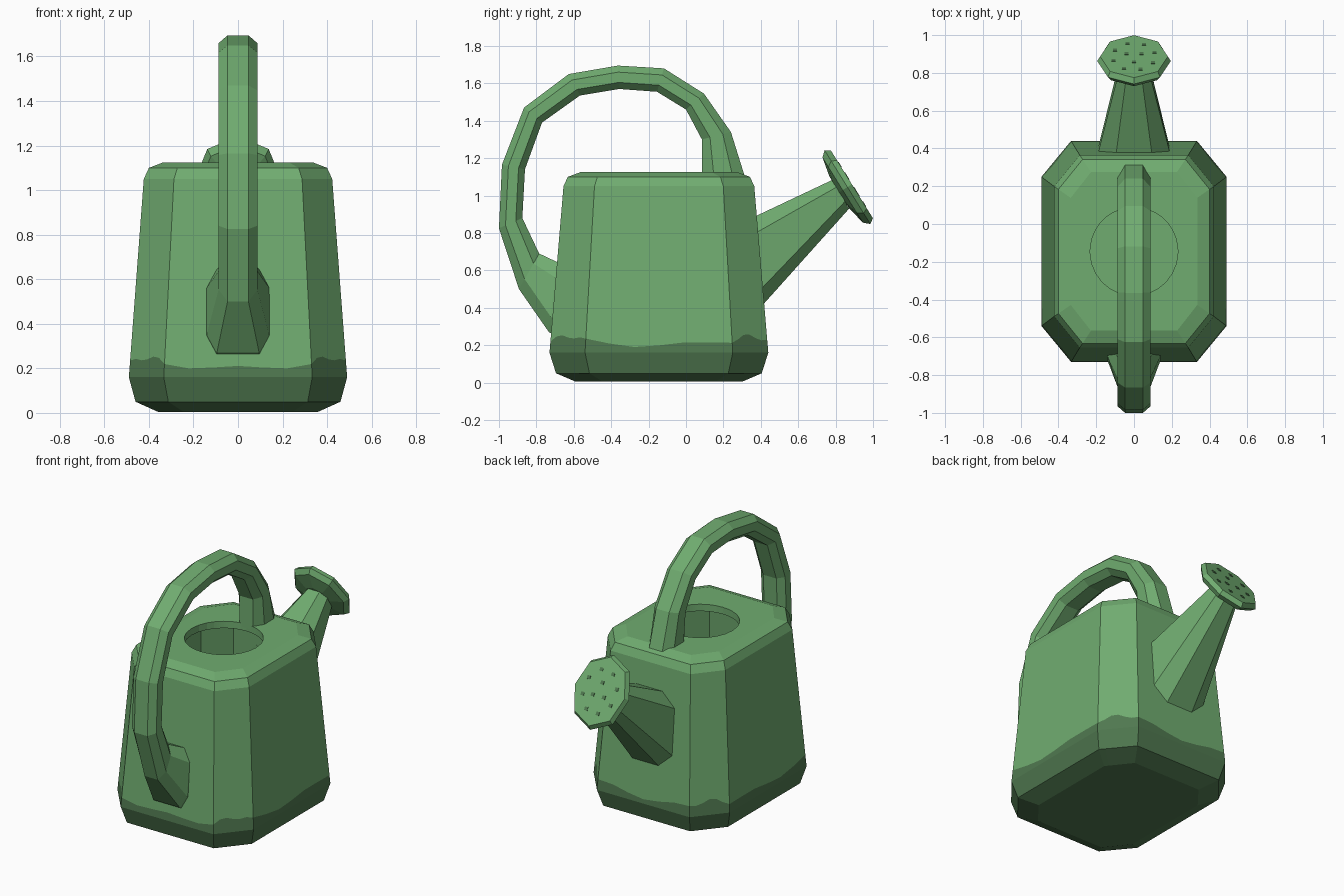
import bpy, bmesh, math
from mathutils import Vector

if "Cube" in bpy.data.objects:
    bpy.data.objects.remove(bpy.data.objects["Cube"])


def material(name, rgb):
    m = bpy.data.materials.new(name)
    m.diffuse_color = (*rgb, 1)
    m.use_nodes = True
    m.node_tree.nodes["Principled BSDF"].inputs["Base Color"].default_value = m.diffuse_color
    return m


GREEN = material("leaf green", (0.162, 0.413, 0.162))
DARK = material("dark green", (0.08, 0.19, 0.08))


def loft(name, rings, mats, dark_spans=(), cap=True):
    """Skin a list of equal-length rings; spans listed in dark_spans get slot 1."""
    bm = bmesh.new()
    loops = [[bm.verts.new(p) for p in r] for r in rings]
    n = len(loops[0])
    for k in range(len(loops) - 1):
        a, b = loops[k], loops[k + 1]
        for i in range(n):
            j = (i + 1) % n
            f = bm.faces.new((a[i], a[j], b[j], b[i]))
            f.material_index = 1 if k in dark_spans else 0
    if cap:
        f = bm.faces.new(loops[0][::-1])
        f.material_index = 1 if 0 in dark_spans else 0
        bm.faces.new(loops[-1])
    bmesh.ops.recalc_face_normals(bm, faces=bm.faces[:])
    me = bpy.data.meshes.new(name)
    bm.to_mesh(me)
    bm.free()
    for m in mats:
        me.materials.append(m)
    ob = bpy.data.objects.new(name, me)
    bpy.context.collection.objects.link(ob)
    return ob


# Body: chamfered rectangle rings, each octagon side split so the paint edge can wave
CY, SPLIT = -0.145, 6


def ring(hx, hy, z):
    cx, cy = hx * 0.68, hy * 0.675
    c = [(hx, -cy), (hx, cy), (cx, hy), (-cx, hy), (-hx, cy), (-hx, -cy), (-cx, -hy), (cx, -hy)]
    pts = []
    for k in range(8):
        a, b = Vector(c[k]), Vector(c[(k + 1) % 8])
        for s in range(SPLIT):
            p = a.lerp(b, s / SPLIT)
            pts.append(Vector((p.x, p.y + CY, z)))
    return pts


low, high = ring(0.49, 0.585, 0.16), ring(0.423, 0.51, 1.05)
wave = []
for i, (a, b) in enumerate(zip(low, high)):
    t = 2 * math.pi * (i - SPLIT / 2) / len(low)
    z = 0.224 - 0.025 * math.cos(4 * t) + 0.012 * math.sin(11 * t)
    wave.append(a.lerp(b, (z - 0.16) / 0.89))
top = ring(0.335, 0.42, 1.125)


def hole(z):
    pts = []
    for p in top:
        a = math.atan2(p.y - CY, p.x)
        pts.append(Vector((0.233 * math.cos(a), CY + 0.233 * math.sin(a), z)))
    return pts


loft("can_body",
     [ring(0.36, 0.445, 0.005), ring(0.46, 0.55, 0.05), low, wave, high,
      ring(0.40, 0.487, 1.10), top, hole(1.125), hole(1.08),
      ring(0.38, 0.465, 1.06), ring(0.43, 0.52, 0.10)],
     [GREEN, DARK], dark_spans=(0, 1, 2))


def section(outer, inner, hw, cw, ct):
    """Chamfered rectangle between two side-view points, hw wide each way."""
    o, n = Vector((0, *outer)), Vector((0, *inner))
    plan = [(cw, 0), (hw, ct), (hw, 1 - ct), (cw, 1), (-cw, 1), (-hw, 1 - ct), (-hw, ct), (-cw, 0)]
    return [o.lerp(n, t) + Vector((x, 0, 0)) for x, t in plan]


# Handle: outer and inner side-view points along the arch
arch = [((-0.893, 0.50), (-0.785, 0.69)), ((-1.0, 0.825), (-0.875, 0.88)),
        ((-0.984, 1.165), (-0.861, 1.14)), ((-0.866, 1.47), (-0.77, 1.39)),
        ((-0.626, 1.65), (-0.567, 1.535)), ((-0.364, 1.695), (-0.358, 1.57)),
        ((-0.118, 1.68), (-0.155, 1.555)), ((0.096, 1.545), (0.0, 1.46)),
        ((0.24, 1.34), (0.085, 1.30)), ((0.315, 1.10), (0.085, 1.10))]
handle = [section((-0.66, 0.23), (-0.64, 0.62), 0.145, 0.10, 0.22),
          section((-0.733, 0.27), (-0.69, 0.645), 0.14, 0.095, 0.22)]
handle += [section(o, i, 0.087, 0.047, 0.28) for o, i in arch]
loft("handle", handle, [GREEN])

# Spout: tapers from the body to the rose
loft("spout", [section((0.33, 0.87), (0.37, 0.37), 0.20, 0.10, 0.18),
               section((0.785, 1.085), (0.872, 0.93), 0.08, 0.04, 0.25)], [GREEN])

# Rose: tilted octagonal disc
C = Vector((0, 0.887, 1.06))
N = Vector((0, 0.85, 0.527)).normalized()
U = Vector((0, -N.z, N.y))
X = Vector((1, 0, 0))


def on_rose(a, r, depth):
    return C + N * depth + U * (r * math.cos(a)) + X * (0.84 * r * math.sin(a))


loft("rose", [[on_rose(k * math.pi / 4, r, d) for k in range(8)]
              for d, r in [(-0.08, 0.10), (-0.058, 0.205), (-0.028, 0.232), (0.0, 0.213)]], [GREEN])

# Sprinkler holes: small dark plates on the rose
spots = [(k * math.pi / 4 + 0.3, 0.135) for k in range(8)]
spots += [(k * math.pi * 2 / 3, 0.055) for k in range(3)]
for i, (a, r) in enumerate(spots):
    c = on_rose(a, r, 0)
    h = 0.011
    quad = [c + U * (h * u) + X * (h * x) for u, x in ((1, 1), (1, -1), (-1, -1), (-1, 1))]
    loft(f"sprinkler_hole_{i + 1}", [[p - N * 0.002 for p in quad], [p + N * 0.003 for p in quad]], [DARK])
